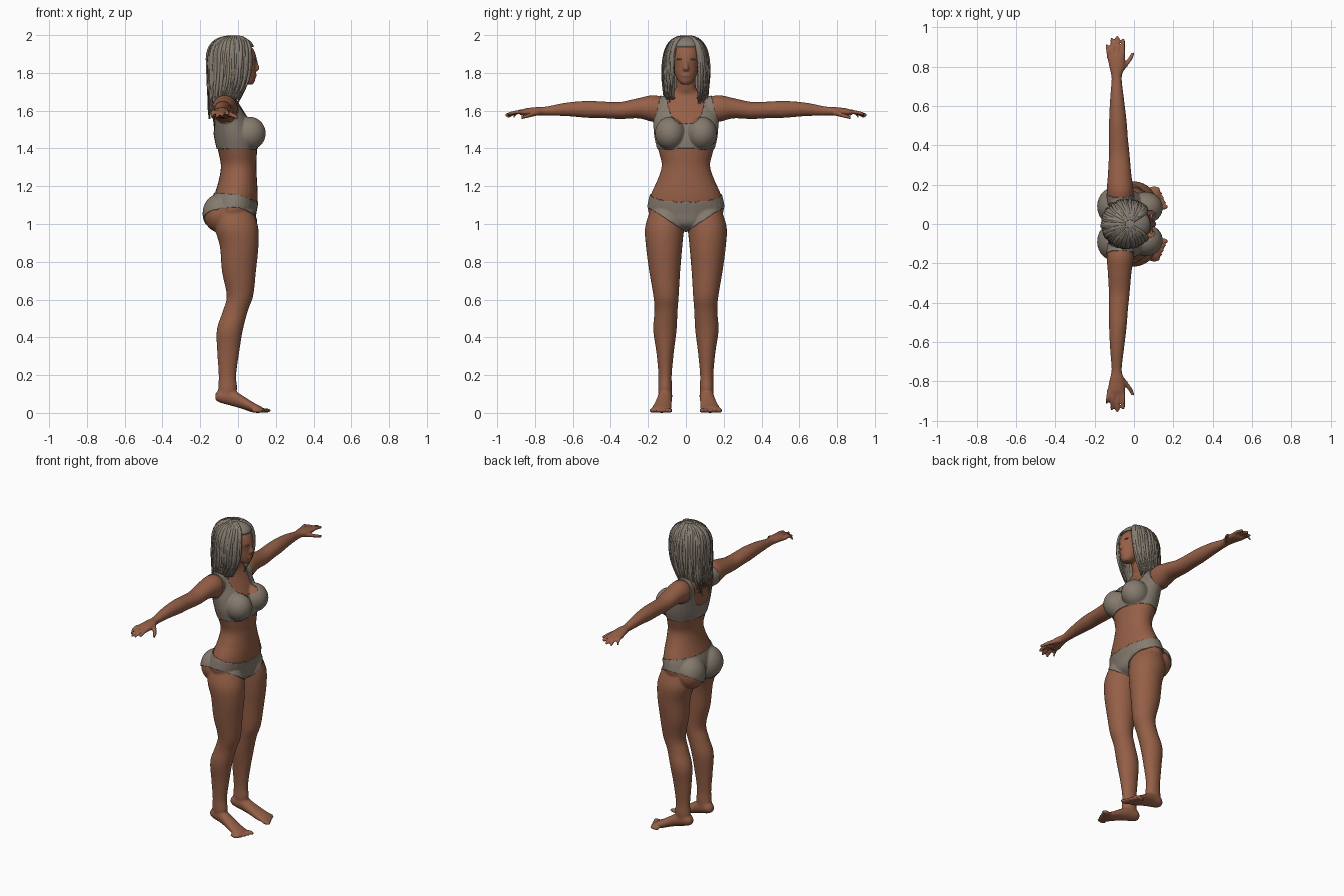
import bpy, bmesh, math, random
from mathutils import Matrix, Vector

if "Cube" in bpy.data.objects:
    bpy.data.objects.remove(bpy.data.objects["Cube"])

random.seed(4)


def material(name, rgb):
    m = bpy.data.materials.new(name)
    m.diffuse_color = (*rgb, 1)
    m.use_nodes = True
    m.node_tree.nodes["Principled BSDF"].inputs["Base Color"].default_value = m.diffuse_color
    return m


SKIN = material("brown skin", (0.30, 0.115, 0.062))
CLOTH = material("grey cloth", (0.235, 0.195, 0.155))
HAIR = material("ash hair", (0.24, 0.205, 0.165))


def smooth(secs, n=6):
    """Catmull-Rom interpolation through rows of numbers."""
    p = [secs[0]] + list(secs) + [secs[-1]]
    out = []
    for i in range(1, len(p) - 2):
        for k in range(n):
            t = k / n
            out.append([0.5 * (2 * b + (c - a) * t + (2 * a - 5 * b + 4 * c - d) * t * t
                               + (3 * b - a - 3 * c + d) * t ** 3)
                        for a, b, c, d in zip(*p[i - 1:i + 3])])
    return out + [list(secs[-1])]


def loft(bm, secs, axis, s=1, seg=28):
    """Closed tube; each row is position on axis, centre a, centre b, radius a, radius b."""
    rings = []
    for t, a, b, ra, rb in smooth(secs):
        ring = []
        for k in range(seg):
            w = 2 * math.pi * k / seg
            u, v = a + ra * math.cos(w), b + rb * math.sin(w)
            x, y, z = {"z": (u, v, t), "y": (u, t, v), "x": (t, u, v)}[axis]
            ring.append(bm.verts.new((x, y * s, z)))
        rings.append(ring)
    for r, q in zip(rings, rings[1:]):
        for k in range(seg):
            j = (k + 1) % seg
            bm.faces.new((r[k], r[j], q[j], q[k]))
    bm.faces.new(rings[0])
    bm.faces.new(rings[-1])


def ball(bm, c, r):
    bmesh.ops.create_uvsphere(bm, u_segments=24, v_segments=16, radius=1,
                              matrix=Matrix.Translation(c) @ Matrix.Diagonal((*r, 1)))


def finish(bm, name, mat):
    bmesh.ops.recalc_face_normals(bm, faces=bm.faces)
    me = bpy.data.meshes.new(name)
    bm.to_mesh(me)
    bm.free()
    me.shade_smooth()
    me.materials.append(mat)
    ob = bpy.data.objects.new(name, me)
    bpy.context.collection.objects.link(ob)
    return ob


# Torso and neck
bm = bmesh.new()
loft(bm, [(0.965, -0.02, 0, 0.05, 0.04), (1.00, -0.02, 0, 0.10, 0.14), (1.06, -0.025, 0, 0.118, 0.197),
          (1.12, -0.017, 0, 0.12, 0.195), (1.17, -0.008, 0, 0.112, 0.18), (1.24, 0.0, 0, 0.10, 0.148),
          (1.31, 0.003, 0, 0.094, 0.128), (1.38, -0.002, 0, 0.102, 0.143), (1.46, -0.012, 0, 0.11, 0.162),
          (1.54, -0.033, 0, 0.098, 0.168), (1.60, -0.055, 0, 0.084, 0.165), (1.65, -0.068, 0, 0.066, 0.15),
          (1.685, -0.068, 0, 0.053, 0.10), (1.715, -0.055, 0, 0.05, 0.056),
          (1.82, -0.03, 0, 0.05, 0.05)], "z")
# Head with face, nose, lips
ball(bm, (-0.025, 0, 1.885), (0.11, 0.083, 0.1))
loft(bm, [(1.738, 0.055, 0, 0.022, 0.022), (1.755, 0.047, 0, 0.042, 0.04), (1.79, 0.03, 0, 0.064, 0.057),
          (1.83, 0.015, 0, 0.08, 0.067), (1.88, 0.008, 0, 0.09, 0.075), (1.93, -0.005, 0, 0.083, 0.072),
          (1.96, -0.015, 0, 0.05, 0.05)], "z")
loft(bm, [(1.812, 0.095, 0, 0.01, 0.012), (1.822, 0.101, 0, 0.014, 0.016), (1.845, 0.097, 0, 0.011, 0.010),
          (1.872, 0.092, 0, 0.008, 0.009)], "z")
ball(bm, (0.088, 0, 1.787), (0.012, 0.024, 0.010))

for s in (1, -1):
    # Chest and seat
    ball(bm, (0.06, 0.083 * s, 1.48), (0.082, 0.076, 0.083))
    ball(bm, (-0.097, 0.09 * s, 1.055), (0.086, 0.095, 0.10))
    # Leg
    loft(bm, [(1.07, -0.02, 0.1, 0.10, 0.09), (0.98, -0.008, 0.113, 0.115, 0.103),
              (0.88, 0.006, 0.115, 0.102, 0.096), (0.75, 0.005, 0.112, 0.09, 0.082),
              (0.62, 0.01, 0.105, 0.07, 0.067), (0.54, -0.014, 0.105, 0.066, 0.061),
              (0.44, -0.043, 0.111, 0.069, 0.062), (0.32, -0.052, 0.11, 0.058, 0.046),
              (0.20, -0.056, 0.11, 0.046, 0.035), (0.13, -0.055, 0.11, 0.05, 0.037),
              (0.08, -0.06, 0.108, 0.044, 0.033)], "z", s)
    # Foot on raised heel, with toes
    loft(bm, [(-0.12, 0.107, 0.085, 0.016, 0.016), (-0.095, 0.107, 0.09, 0.034, 0.036),
              (-0.04, 0.11, 0.085, 0.037, 0.046), (0.02, 0.117, 0.058, 0.042, 0.036),
              (0.08, 0.126, 0.029, 0.05, 0.027), (0.12, 0.13, 0.018, 0.051, 0.017),
              (0.13, 0.13, 0.015, 0.045, 0.012)], "x", s)
    for k in range(5):
        r = 0.016 if k == 0 else 0.0125
        ball(bm, (0.143 - 0.010 * k, (0.087 + 0.023 * k) * s, 0.0125), (0.032, r, 0.0125))
    # Arm and palm
    loft(bm, [(0.10, -0.07, 1.605, 0.06, 0.06), (0.17, -0.07, 1.611, 0.068, 0.071),
              (0.25, -0.073, 1.613, 0.06, 0.054), (0.35, -0.075, 1.601, 0.053, 0.045),
              (0.45, -0.08, 1.605, 0.048, 0.044), (0.52, -0.082, 1.607, 0.045, 0.045),
              (0.63, -0.086, 1.607, 0.036, 0.036), (0.74, -0.088, 1.598, 0.026, 0.024),
              (0.79, -0.087, 1.597, 0.037, 0.022), (0.85, -0.09, 1.592, 0.045, 0.02),
              (0.875, -0.092, 1.588, 0.04, 0.014)], "y", s)
    # Fingers and thumb
    for x0, x1, tip, z1 in ((-0.125, -0.14, 0.915, 1.562), (-0.103, -0.113, 0.946, 1.568),
                            (-0.08, -0.085, 0.958, 1.575), (-0.058, -0.055, 0.944, 1.582)):
        loft(bm, [(0.84, x0, 1.592, 0.012, 0.012), (0.89, (x0 + x1) / 2, 1.593, 0.011, 0.011),
                  (tip, x1, z1, 0.0095, 0.0095)], "y", s, 12)
    loft(bm, [(0.77, -0.075, 1.592, 0.016, 0.016), (0.81, -0.045, 1.582, 0.017, 0.014),
              (0.84, -0.02, 1.572, 0.013, 0.012), (0.872, -0.004, 1.563, 0.009, 0.009)], "y", s, 12)

# Fuse all parts into one smooth body
body = finish(bm, "body", SKIN)
rm = body.modifiers.new("fuse", "REMESH")
rm.mode, rm.voxel_size, rm.use_smooth_shade = "VOXEL", 0.0068, True
sm = body.modifiers.new("soften", "SMOOTH")
sm.factor, sm.iterations = 0.5, 3
fused = bpy.data.meshes.new_from_object(body.evaluated_get(bpy.context.evaluated_depsgraph_get()))
body.modifiers.clear()
body.data = fused
fused.shade_smooth()
if not fused.materials:
    fused.materials.append(SKIN)
de = body.modifiers.new("lighten", "DECIMATE")
de.ratio = 0.45


# Clothes: body faces chosen by a rule, thickened outward
def is_briefs(p):
    top = 1.155 - (0.35 if p.x > 0 else 0.1) * p.x
    return min(0.955 + 0.66 * abs(p.y), 1.085) < p.z < top


def is_top(p):
    y = abs(p.y)
    scoop = (1.53 if p.x > -0.05 else 1.49) + 0.14 * (y / 0.1) ** 4
    side = 0.182 - 0.25 * max(0, p.z - 1.5)
    return 1.395 < p.z < scoop and y < side


def garment(name, rule):
    g = bmesh.new()
    g.from_mesh(fused)
    bmesh.ops.delete(g, geom=[f for f in g.faces if not rule(f.calc_center_median())], context="FACES")
    edge = [v for v in g.verts if v.is_boundary]
    for _ in range(4):
        bmesh.ops.smooth_vert(g, verts=edge, factor=0.5, use_axis_x=True, use_axis_y=True, use_axis_z=True)
    me = bpy.data.meshes.new(name)
    g.to_mesh(me)
    g.free()
    me.shade_smooth()
    me.materials.clear()
    me.materials.append(CLOTH)
    ob = bpy.data.objects.new(name, me)
    bpy.context.collection.objects.link(ob)
    so = ob.modifiers.new("thickness", "SOLIDIFY")
    so.thickness, so.offset = 0.005, 1


garment("briefs", is_briefs)
garment("chest_top", is_top)

# Eyebrows
bm = bmesh.new()
for s in (1, -1):
    ball(bm, (0.089, 0.032 * s, 1.872), (0.007, 0.02, 0.004))
finish(bm, "eyebrows", HAIR)

# Hair shell, open at the face
rows = smooth([(1.994, -0.02, 0.012, 0.01), (1.985, -0.022, 0.06, 0.048), (1.955, -0.026, 0.103, 0.083),
               (1.90, -0.03, 0.122, 0.106), (1.82, -0.033, 0.121, 0.115), (1.74, -0.042, 0.112, 0.115),
               (1.66, -0.062, 0.092, 0.11), (1.60, -0.078, 0.078, 0.098), (1.54, -0.09, 0.066, 0.08)], 3)


def hair_point(row, a, k=1.0):
    z, cx, rx, ry = row
    return Vector((cx + rx * k * math.cos(a), ry * k * math.sin(a), z))


N = 72
bm = bmesh.new()
grid = [[bm.verts.new(hair_point(r, 2 * math.pi * k / N)) for k in range(N)] for r in rows]
bm.faces.new(grid[0])
for i in range(len(rows) - 1):
    for k in range(N):
        a = 2 * math.pi * (k + 0.5) / N
        face_side = min(a, 2 * math.pi - a) < math.radians(35)
        z = rows[i + 1][0]
        if z < 1.65 or (face_side and z < 1.925):
            continue
        j = (k + 1) % N
        bm.faces.new((grid[i][k], grid[i][j], grid[i + 1][j], grid[i + 1][k]))
bmesh.ops.delete(bm, geom=[v for v in bm.verts if not v.link_faces], context="VERTS")
shell = finish(bm, "hair_shell", HAIR)
so = shell.modifiers.new("thickness", "SOLIDIFY")
so.thickness, so.offset = 0.008, -1

# Hair strands, wavy and tapered, hanging over the shell
cu = bpy.data.curves.new("hair_strands", "CURVE")
cu.dimensions, cu.bevel_depth, cu.bevel_resolution, cu.use_fill_caps = "3D", 0.0105, 1, True
cu.resolution_u = 1
for i in range(120):
    a0 = math.radians(39 + 282 * (i + random.random()) / 120)
    back = -math.cos(a0)
    end = random.uniform(1.54, 1.66) if back > 0.3 else random.uniform(1.59, 1.70)
    path = [r for r in rows[random.choice((1, 1, 2, 4)):] if r[0] > end]
    ph, amp, k0 = random.uniform(0, 6.3), random.uniform(0.02, 0.07), random.uniform(0.98, 1.06)
    sp = cu.splines.new("POLY")
    sp.points.add(len(path) - 1)
    for n, r in enumerate(path):
        t = n / (len(path) - 1)
        a = a0 + amp * t * math.sin(ph + 9 * t)
        sp.points[n].co = (*hair_point(r, a, 1 + (k0 - 1) * min(1, 3 * t)), 1)
        sp.points[n].radius = max(0.15, min(0.6 + 2 * t, 1.0, 2.6 * (1 - t)))
    sp.use_smooth = True
cu.materials.append(HAIR)
bpy.context.collection.objects.link(bpy.data.objects.new("hair_strands", cu))
